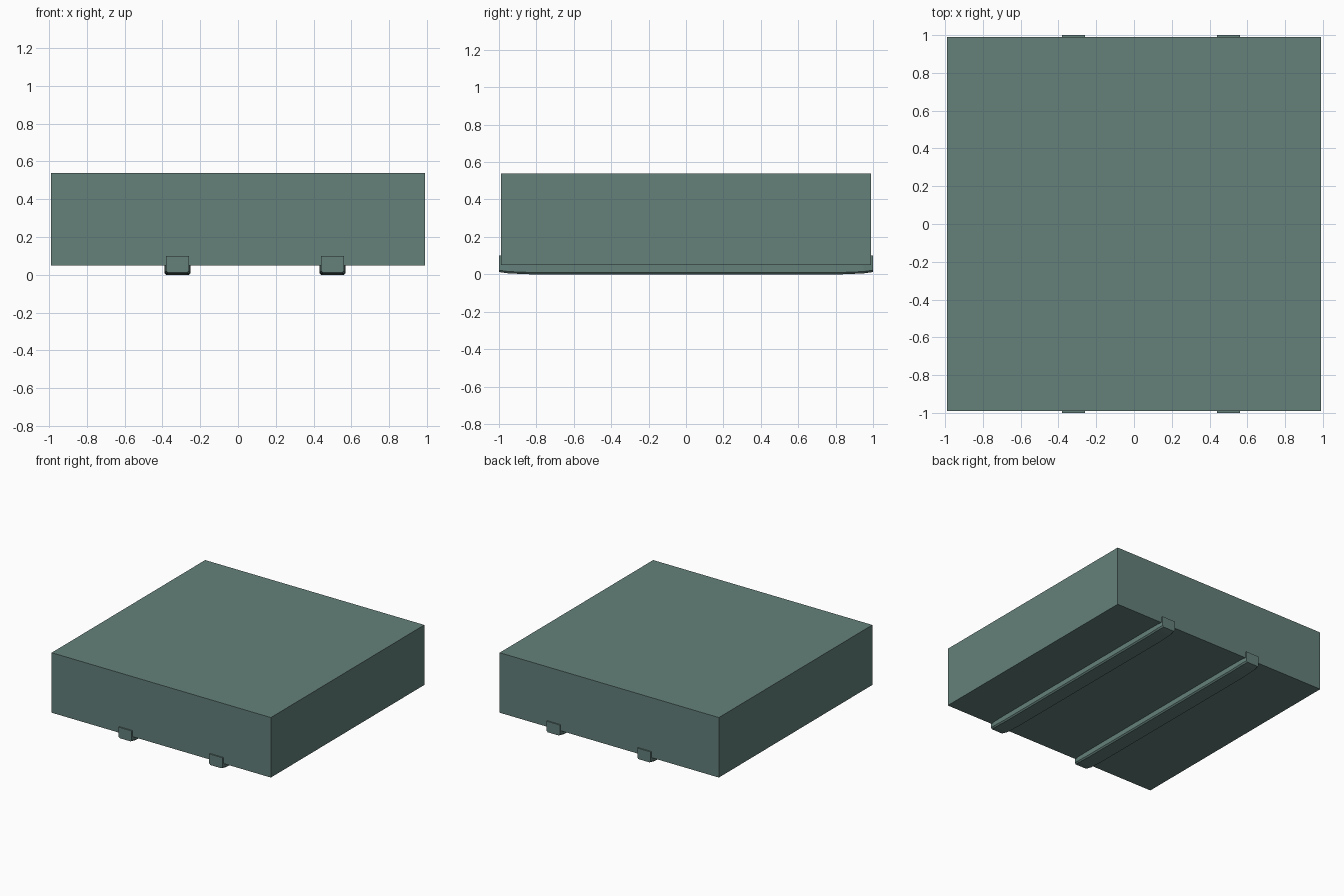
import bpy, bmesh

if "Cube" in bpy.data.objects:
    bpy.data.objects.remove(bpy.data.objects["Cube"])

# One flat colour
mat = bpy.data.materials.new("grey green")
mat.diffuse_color = (0.127, 0.216, 0.195, 1)
mat.use_nodes = True
mat.node_tree.nodes["Principled BSDF"].inputs["Base Color"].default_value = mat.diffuse_color


def finish(name, bm):
    bmesh.ops.recalc_face_normals(bm, faces=bm.faces)
    me = bpy.data.meshes.new(name)
    bm.to_mesh(me)
    bm.free()
    me.materials.append(mat)
    ob = bpy.data.objects.new(name, me)
    bpy.context.collection.objects.link(ob)
    return ob


def box(name, x0, x1, y0, y1, z0, z1):
    bm = bmesh.new()
    bmesh.ops.create_cube(bm, size=1)
    for v in bm.verts:
        v.co = ((x0 + x1) / 2 + v.co.x * (x1 - x0),
                (y0 + y1) / 2 + v.co.y * (y1 - y0),
                (z0 + z1) / 2 + v.co.z * (z1 - z0))
    return finish(name, bm)


def runner(name, cx):
    # Strap section lofted along y; the underside lifts slightly at both ends
    bm = bmesh.new()
    rings = []
    for y, z, w in [(-1, .012, .06), (-.95, .005, .068), (-.83, 0, .07),
                    (.83, 0, .07), (.95, .005, .068), (1, .012, .06)]:
        section = [(-w, .05), (-w, z + .01), (-w + .01, z),
                   (w - .01, z), (w, z + .01), (w, .05)]
        rings.append([bm.verts.new((cx + x, y, h)) for x, h in section])
    for a, b in zip(rings, rings[1:]):
        for i in range(6):
            j = (i + 1) % 6
            bm.faces.new((a[i], a[j], b[j], b[i]))
    bm.faces.new(rings[0])
    bm.faces.new(rings[-1])
    finish(name, bm)


# Main slab
box("slab", -.99, .99, -.99, .99, .05, .54)

# Two runners underneath with upturned end tabs
for side, cx in (("left", -.32), ("right", .5)):
    runner(side + "_runner", cx)
    for end, y0, y1 in (("front", -1, -.985), ("back", .985, 1)):
        box(f"{side}_{end}_tab", cx - .06, cx + .06, y0, y1, .045, .1)
